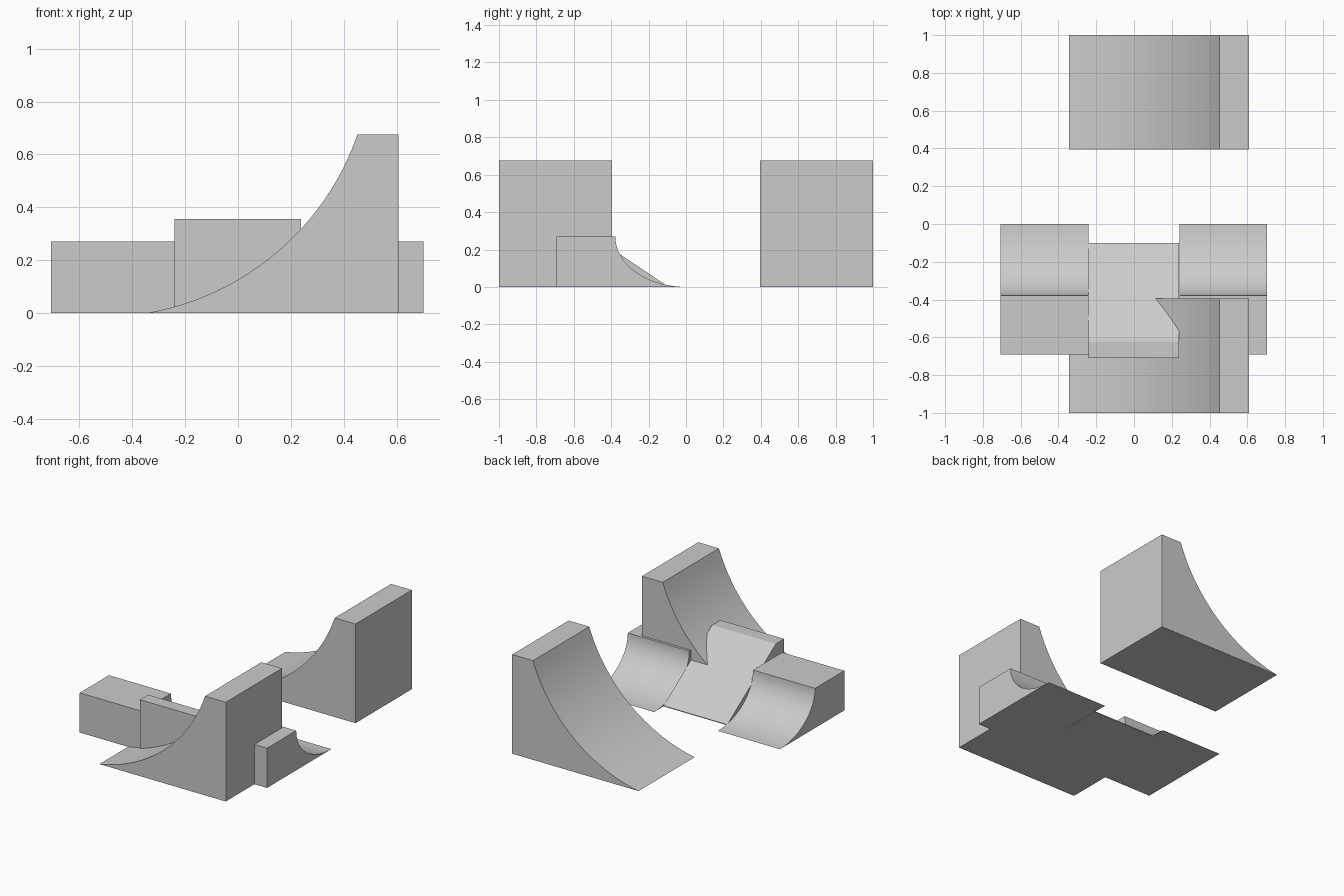
import bpy, bmesh, math
from mathutils import Vector

if "Cube" in bpy.data.objects:
    bpy.data.objects.remove(bpy.data.objects["Cube"])


def prism(name, profile, axis, start, end):
    """Extrude a closed (u, z) profile along x (u = y) or along y (u = x)."""
    def place(u, z, t):
        return (t, u, z) if axis == 'x' else (u, t, z)
    bm = bmesh.new()
    rings = [[bm.verts.new(place(u, z, t)) for u, z in profile] for t in (start, end)]
    bm.faces.new(rings[0])
    bm.faces.new(rings[1])
    n = len(profile)
    for i in range(n):
        j = (i + 1) % n
        bm.faces.new((rings[0][i], rings[0][j], rings[1][j], rings[1][i]))
    bmesh.ops.recalc_face_normals(bm, faces=bm.faces)
    mesh = bpy.data.meshes.new(name)
    bm.to_mesh(mesh)
    bm.free()
    obj = bpy.data.objects.new(name, mesh)
    bpy.context.collection.objects.link(obj)
    bpy.context.view_layer.objects.active = obj
    obj.select_set(True)
    bpy.ops.object.shade_smooth_by_angle(angle=math.radians(20))
    obj.select_set(False)
    return obj


def arc(a, b, sag, steps):
    """Circular arc from a to b, dipping below the chord by sag."""
    a, b = Vector(a), Vector(b)
    chord = b - a
    half = chord.length / 2
    up = Vector((-chord.y, chord.x)).normalized()
    radius = (half * half + sag * sag) / (2 * sag)
    centre = (a + b) / 2 + up * (radius - sag)
    spread = math.asin(half / radius)
    along = chord.normalized()
    pts = []
    for i in range(steps + 1):
        t = spread * (2 * i / steps - 1)
        p = centre + along * radius * math.sin(t) - up * radius * math.cos(t)
        pts.append((p.x, p.y))
    return pts


# Two tall curved ramps facing -x, front and back
big = arc((-0.343, 0), (0.452, 0.675), 0.142, 24) + [(0.608, 0.675), (0.608, 0)]
for name, y in (("front_tall_ramp", -1.0), ("back_tall_ramp", 0.395)):
    prism(name, big, 'y', y, y + 0.605)

# Two low quarter pipes either side of the wedge (elliptical curve)
small = [(-0.692, 0), (-0.692, 0.27)]
for i in range(21):
    t = math.pi / 2 * i / 20
    small.append((-0.378 * math.cos(t), 0.27 * (1 - math.sin(t))))
for name, x0, x1 in (("left_quarter_pipe", -0.707, -0.24),
                     ("right_quarter_pipe", 0.24, 0.703)):
    prism(name, small, 'x', x0, x1)

# Straight kicker wedge with a flat top in the middle
wedge = [(-0.71, 0), (-0.71, 0.355), (-0.622, 0.355), (-0.1, 0.005), (-0.1, 0)]
prism("middle_wedge", wedge, 'x', -0.241, 0.239)
